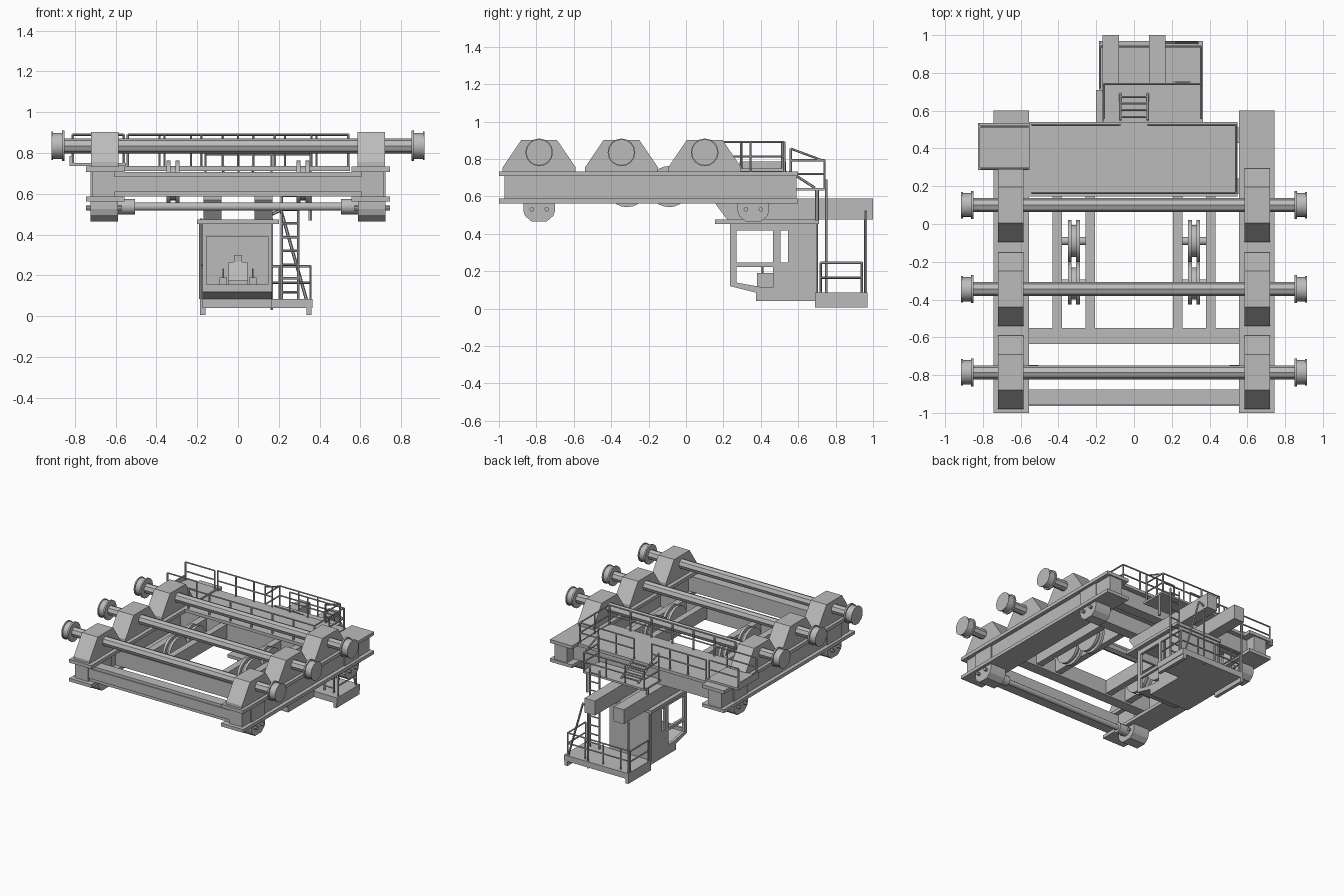
import bpy
import bmesh
from math import radians
from mathutils import Matrix, Vector

cube = bpy.data.objects.get("Cube")
if cube:
    bpy.data.objects.remove(cube, do_unlink=True)

steel = bpy.data.materials.new("steel_grey")
steel.use_nodes = True
steel.diffuse_color = (.5, .5, .5, 1)
steel.node_tree.nodes["Principled BSDF"].inputs["Base Color"].default_value = steel.diffuse_color


def finish(name, bm, smooth=False):
    bmesh.ops.recalc_face_normals(bm, faces=bm.faces)
    mesh = bpy.data.meshes.new(name)
    bm.to_mesh(mesh)
    bm.free()
    mesh.materials.append(steel)
    obj = bpy.data.objects.new(name, mesh)
    bpy.context.collection.objects.link(obj)
    if smooth:
        bpy.ops.object.select_all(action="DESELECT")
        obj.select_set(True)
        bpy.context.view_layer.objects.active = obj
        bpy.ops.object.shade_smooth_by_angle(angle=radians(35))
    return obj


def add_box(bm, xs, ys, zs):
    low, high = Vector((xs[0], ys[0], zs[0])), Vector((xs[1], ys[1], zs[1]))
    matrix = Matrix.Translation((low + high) / 2) @ Matrix.Diagonal((*(high - low), 1))
    bmesh.ops.create_cube(bm, size=1, matrix=matrix)


def add_rod(bm, start, end, radius, sides=8, end_radius=None):
    start, end = Vector(start), Vector(end)
    axis = end - start
    matrix = Matrix.Translation((start + end) / 2) @ axis.to_track_quat("Z", "Y").to_matrix().to_4x4()
    bmesh.ops.create_cone(bm, cap_ends=True, segments=sides, radius1=radius,
                          radius2=end_radius or radius, depth=axis.length, matrix=matrix)


def add_prism(bm, profile, xs):
    # Side profile in y and z, extruded along x
    face = bm.faces.new([bm.verts.new((xs[0], y, z)) for y, z in profile])
    moved = bmesh.ops.extrude_face_region(bm, geom=[face])["geom"]
    verts = [v for v in moved if isinstance(v, bmesh.types.BMVert)]
    bmesh.ops.translate(bm, verts=verts, vec=(xs[1] - xs[0], 0, 0))


def box(name, xs, ys, zs):
    bm = bmesh.new()
    add_box(bm, xs, ys, zs)
    return finish(name, bm)


def prism(name, profile, xs):
    bm = bmesh.new()
    add_prism(bm, profile, xs)
    return finish(name, bm)


def railing(name, path, height=.155, spacing=.17, radius=.006):
    # Top rail, middle rail, toe plate height bar and evenly spaced posts
    bm = bmesh.new()
    up = Vector((0, 0, height))
    for a, b in zip(path, path[1:]):
        a, b = Vector(a), Vector(b)
        for level in (1, .5):
            add_rod(bm, a + up * level, b + up * level, radius, 6)
        count = max(1, round((b - a).length / spacing))
        for i in range(count + 1):
            foot = a.lerp(b, i / count)
            add_rod(bm, foot, foot + up, radius, 6)
    finish(name, bm, True)


def ladder(name, bottom, top, half_width, rungs):
    bm = bmesh.new()
    bottom, top = Vector(bottom), Vector(top)
    side = Vector((half_width, 0, 0))
    for s in (-side, side):
        add_rod(bm, bottom + s, top + s, .007, 6)
    for i in range(rungs):
        p = bottom.lerp(top, (i + .5) / rungs)
        add_rod(bm, p - side, p + side, .006, 6)
    finish(name, bm, True)


axle_rows = (-.785, -.345, .1)
axle_z = .835

for s, side in ((1, "left"), (-1, "right")):
    def span(a, b):
        return sorted((s * a, s * b))

    # Flanged box girder
    bm = bmesh.new()
    add_box(bm, span(.605, .715), (-.97, .59), (.57, .72))
    for zs in ((.708, .734), (.562, .587)):
        add_box(bm, span(.555, .745), (-1, .6), zs)
    finish(side + "_girder", bm)

    # Axle pedestals
    for row, y in enumerate(axle_rows):
        half = [(.195, .734), (.195, .755), (.095, .902)]
        profile = [(y + a, z) for a, z in half] + [(y - a, z) for a, z in reversed(half)]
        prism(f"{side}_pedestal_{row}", profile, span(.585, .72))

        # Hub at the axle end
        bm = bmesh.new()
        for a, b, r in ((.85, .862, .074), (.862, .906, .064), (.906, .915, .07)):
            add_rod(bm, (s * a, y, axle_z), (s * b, y, axle_z), r, 16)
        finish(f"{side}_hub_{row}", bm, True)

    # Rounded brackets with bolts under the girder
    for place, y in (("front", -.785), ("back", .36)):
        half = [(.085, .708), (.085, .525), (.075, .495), (.04, .465)]
        profile = [(y + a, z) for a, z in half] + [(y - a, z) for a, z in reversed(half)]
        bm = bmesh.new()
        add_prism(bm, profile, span(.588, .723))
        for dy in (-.04, .04):
            add_rod(bm, (s * .57, y + dy, .53), (s * .745, y + dy, .53), .012, 8)
        finish(f"{side}_{place}_bracket", bm)

    # Thick sleeve of the tie rod
    bm = bmesh.new()
    add_rod(bm, (s * .505, -.785, .537), (s * .6, -.785, .537), .038, 12)
    finish(side + "_tie_sleeve", bm, True)

    # Pair of pulley beams
    for number, xs in enumerate((span(.207, .257), span(.38, .432))):
        box(f"{side}_pulley_beam_{number}", xs, (-.56, .2), (.6, .705))

    # Grooved pulleys
    for number, y in enumerate((-.09, -.315)):
        bm = bmesh.new()
        for a, b, r in ((.287, .307, .11), (.307, .33, .085), (.33, .35, .11)):
            add_rod(bm, (s * a, y, .652), (s * b, y, .652), r, 24)
        add_rod(bm, (s * .25, y, .652), (s * .385, y, .652), .022, 12)
        finish(f"{side}_pulley_{number}", bm, True)

    # Cab hanger beam
    prism(side + "_hanger_beam", [(.15, .57), (.15, .587), (1, .587), (1, .475), (.22, .475)],
          span(.08, .168))

# Axles
for row, y in enumerate(axle_rows):
    bm = bmesh.new()
    add_rod(bm, (-.86, y, axle_z), (.86, y, axle_z), .037, 8)
    finish(f"axle_{row}", bm)

# Cross beams and tie rod
for name, ys in (("front", (-.955, -.875)), ("middle", (-.635, -.55)),
                 ("deck_front", (.16, .24)), ("deck_back", (.43, .51))):
    box(name + "_cross_beam", (-.61, .61), ys, (.587, .706))
box("front_beam_panel", (-.635, .635), (-.963, -.95), (.61, .685))
bm = bmesh.new()
add_rod(bm, (-.52, -.785, .537), (.52, -.785, .537), .02, 12)
finish("tie_rod", bm, True)

# Upper deck with side landing and railings
deck = .735
box("upper_deck", (-.556, .548), (.145, .54), (.712, deck))
box("side_landing", (-.825, -.55), (.285, .535), (deck, .75))
box("landing_kerb", (-.825, -.815), (.285, .535), (.745, .785))
railing("deck_railing", [(-.075, .525, deck), (-.54, .525, deck)])
railing("deck_railing_front", [(-.54, .165, deck), (.54, .165, deck),
                               (.54, .525, deck), (.075, .525, deck)])
for name, y in (("front", .295), ("back", .515)):
    railing(f"landing_{name}_railing", [(-.81, y, .75), (-.56, y, .75)], .14)

# Middle platform with stair
middle = .645
box("middle_platform", (-.165, .365), (.54, .74), (.63, middle))
ladder("deck_stair", (0, .69, middle), (0, .55, deck), .073, 4)
railing("middle_railing", [(-.16, .56, middle), (-.16, .74, middle), (.165, .74, middle),
                           (.355, .74, middle), (.355, .56, middle)], .148)
bm = bmesh.new()
for x in (-.16, .355):
    add_rod(bm, (x, .56, .855), (x, .735, .79), .006, 6)
    add_rod(bm, (x, .56, middle), (x, .56, .855), .006, 6)
    add_rod(bm, (x, .7, .47), (x, .7, middle), .01, 6)
finish("stair_handrails", bm, True)

# Cab roof, floor and rear walls
box("cab_roof", (-.2, .2), (.155, .71), (.452, .475))
prism("cab_floor", [(.235, .135), (.235, .12), (.375, .085), (.375, .04),
                    (.7, .04), (.7, .085), (.4, .1)], (-.17, .165))
box("cab_back_wall", (-.17, .165), (.68, .7), (.05, .455))
for side, xs in (("left", (.147, .167)), ("right", (-.175, -.155))):
    bm = bmesh.new()
    add_box(bm, xs, (.545, .7), (.04, .455))
    add_box(bm, xs, (.235, .27), (.12, .455))
    add_box(bm, xs, (.27, .545), (.417, .455))
    add_box(bm, xs, (.27, .545), (.222, .246))
    add_box(bm, xs, (.465, .505), (.246, .417))
    add_box(bm, xs, (.465, .545), (.1, .222))
    add_prism(bm, [(.235, .145), (.235, .12), (.375, .085), (.545, .085), (.545, .11), (.4, .115)], xs)
    add_box(bm, xs, (.375, .545), (.04, .1))
    finish(f"cab_{side}_wall", bm)
bm = bmesh.new()
for zs in ((.39, .455), (.125, .155)):
    add_box(bm, (-.17, .165), (.235, .255), zs)
finish("cab_front_frame", bm)

# Operator seat and control consoles
bm = bmesh.new()
add_box(bm, (-.03, .03), (.46, .52), (.09, .14))
add_box(bm, (-.05, .05), (.43, .54), (.14, .175))
add_prism(bm, [(.52, .17), (.55, .265), (.57, .265), (.545, .17)], (-.047, .047))
add_box(bm, (-.02, .02), (.545, .565), (.265, .3))
finish("operator_seat", bm)
for side, x in (("left", .072), ("right", -.072)):
    bm = bmesh.new()
    add_box(bm, (x - .018, x + .018), (.38, .5), (.09, .19))
    add_rod(bm, (x, .41, .19), (x, .41, .235), .005, 6)
    finish(side + "_console", bm)

# Lower platform with feet, posts, ladder and railing
lower = .085
box("lower_platform", (-.185, .365), (.69, .97), (.04, lower))
for side, xs in (("left", (.335, .36)), ("right", (-.185, -.16))):
    box(f"platform_{side}_foot", xs, (.69, .97), (.005, .042))
bm = bmesh.new()
for x in (-.18, .165):
    add_rod(bm, (x, .96, .03), (x, .96, .48), .007, 6)
add_rod(bm, (.21, .96, .52), (.35, .96, .03), .008, 6)
add_rod(bm, (.165, .96, .5), (.21, .96, .52), .008, 6)
add_rod(bm, (-.185, .7, lower), (-.185, .7, .47), .007, 6)
finish("platform_hangers", bm, True)
ladder("access_ladder", (.255, .75, lower), (.255, .75, .69), .04, 9)
railing("lower_railing", [(.355, .72, lower), (.355, .94, lower),
                          (-.1, .94, lower), (-.18, .94, lower), (-.18, .72, lower)], .16)
